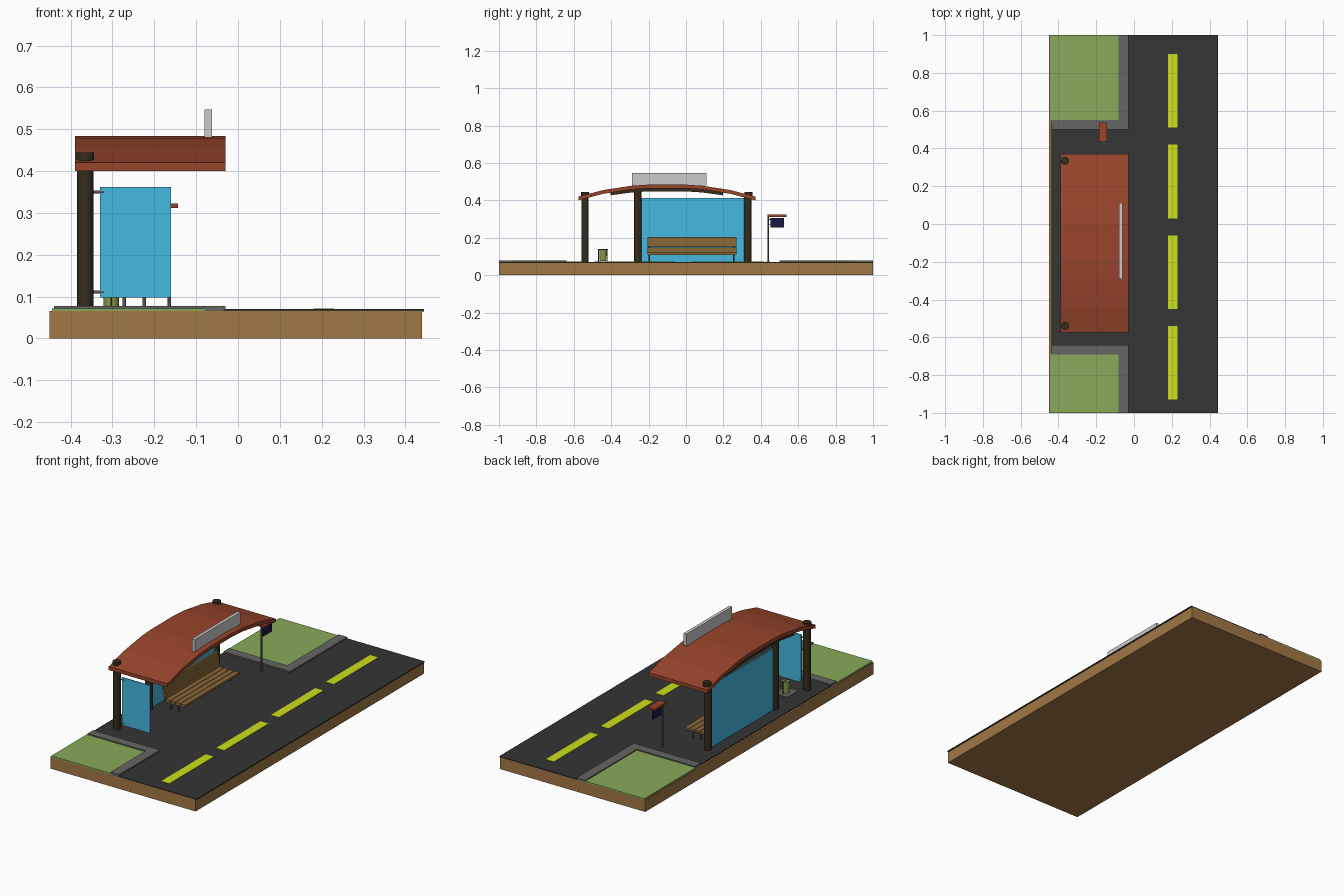
import bpy, bmesh, math
from mathutils import Vector

if "Cube" in bpy.data.objects:
    bpy.data.objects.remove(bpy.data.objects["Cube"])


def material(name, r, g, b):
    m = bpy.data.materials.new(name)
    m.diffuse_color = (r, g, b, 1)
    m.use_nodes = True
    m.node_tree.nodes["Principled BSDF"].inputs["Base Color"].default_value = m.diffuse_color
    return m


EARTH = material("earth", 0.36, 0.19, 0.06)
ASPHALT = material("asphalt", 0.035, 0.035, 0.035)
GRASS = material("grass", 0.25, 0.4, 0.1)
KERB = material("kerb", 0.13, 0.13, 0.125)
YELLOW = material("yellow", 0.6, 0.75, 0.01)
RED = material("red", 0.32, 0.06, 0.025)
DARK = material("dark_wood", 0.035, 0.025, 0.012)
WOOD = material("wood", 0.25, 0.14, 0.04)
BLUE = material("blue_glass", 0.06, 0.48, 0.75)
OLIVE = material("olive", 0.24, 0.33, 0.08)
NAVY = material("navy", 0.012, 0.008, 0.06)
METAL = material("metal", 0.1, 0.1, 0.11)


def finish(name, bm, mat):
    bmesh.ops.recalc_face_normals(bm, faces=bm.faces)
    me = bpy.data.meshes.new(name)
    bm.to_mesh(me)
    bm.free()
    ob = bpy.data.objects.new(name, me)
    bpy.context.collection.objects.link(ob)
    if mat:
        me.materials.append(mat)
    return ob


def box(name, x, y, z, mat=None):
    """Box from (min, max) pairs."""
    bm = bmesh.new()
    bmesh.ops.create_cube(bm, size=1)
    for v in bm.verts:
        v.co = Vector([(r[0] + r[1]) / 2 + c * (r[1] - r[0]) for c, r in zip(v.co, (x, y, z))])
    return finish(name, bm, mat)


def extrude(name, points, offset, mat=None):
    """Extrude a planar outline along an offset."""
    bm = bmesh.new()
    face = bm.faces.new([bm.verts.new(p) for p in points])
    new = bmesh.ops.extrude_face_region(bm, geom=[face])["geom"]
    bmesh.ops.translate(bm, verts=[g for g in new if isinstance(g, bmesh.types.BMVert)], vec=offset)
    return finish(name, bm, mat)


def rod(name, a, b, radius, mat=None, sides=24, radius2=None):
    """Cylinder or cone between two points."""
    a, b = Vector(a), Vector(b)
    bm = bmesh.new()
    bmesh.ops.create_cone(bm, cap_ends=True, segments=sides, radius1=radius,
                          radius2=radius2 or radius, depth=(b - a).length)
    rot = (b - a).to_track_quat('Z', 'Y')
    for v in bm.verts:
        v.co = rot @ v.co + (a + b) / 2
    for f in bm.faces:
        f.smooth = len(f.verts) == 4
    ob = finish(name, bm, mat)
    for e in ob.data.edges:
        f = [p for p in ob.data.polygons if e.key in p.edge_keys]
        e.use_edge_sharp = any(not p.use_smooth for p in f)
    return ob


# Ground slab, road with lay-by, lane dashes
box("base", (-0.45, 0.44), (-1, 1), (0, 0.065), EARTH)
road = [(0.445, -1), (0.445, 1), (-0.035, 1), (-0.035, 0.505), (-0.44, 0.505),
        (-0.44, -0.645), (-0.035, -0.645), (-0.035, -1)]
extrude("road", [(x, y, 0.064) for x, y in road], (0, 0, 0.006), ASPHALT)
for i in range(4):
    y = -0.93 + i * 0.48
    box(f"lane_dash_{i}", (0.18, 0.23), (y, y + 0.39), (0.068, 0.072), YELLOW)

# Lawns with L-shaped kerbs
for side, inner, s in (("far", 0.5, 1), ("near", -0.64, -1)):
    mid = inner + s * 0.05
    box(f"{side}_lawn", (-0.445, -0.08), sorted((mid - s * 0.005, s)), (0.064, 0.072), GRASS)
    kerb = [(-0.44, inner), (-0.03, inner), (-0.03, s), (-0.083, s), (-0.083, mid), (-0.44, mid)]
    extrude(f"{side}_kerb", [(x, y, 0.064) for x, y in kerb], (0, 0, 0.014), KERB)

# Curved roof and the dark rib under its middle
MID = -0.1025


def arch(half, crown, xs):
    """Mirror a half profile of (distance, height) points and thicken it downward."""
    top = [(MID - d, z) for d, z in half] + [(MID + d, z) for d, z in reversed(half)]
    low = [(y, z - crown) for y, z in reversed(top)]
    return [(xs, y, z) for y, z in top + low]


extrude("roof", arch([(0.473, 0.42), (0.34, 0.455), (0.19, 0.478), (0.1, 0.484)], 0.02, -0.39),
        (0.36, 0, 0), RED)
extrude("roof_rib", arch([(0.3, 0.444), (0.19, 0.459), (0.1, 0.465)], 0.017, -0.385),
        (0.04, 0, 0), DARK)

# Blank sign board on the roof
box("sign_board", (-0.08, -0.062), (-0.29, 0.11), (0.48, 0.547))

# Posts, end caps above the roof
PX = -0.365
for name, y, top in (("near", -0.54, 0.43), ("middle", -0.257, 0.455), ("far", 0.33, 0.43)):
    rod(f"{name}_post", (PX, y, 0.068), (PX, y, top), 0.02, DARK)
for name, y in (("near", -0.54), ("far", 0.335)):
    rod(f"{name}_post_cap", (PX, y, 0.42), (PX, y, 0.444), 0.021, DARK)

# Glass panels and brackets
box("back_panel", (-0.368, -0.362), (-0.245, 0.318), (0.069, 0.412), BLUE)
box("side_panel", (-0.33, -0.16), (-0.543, -0.537), (0.098, 0.362), BLUE)
for i, z in enumerate((0.111, 0.35)):
    rod(f"panel_bracket_{i}", (-0.355, -0.54, z), (-0.32, -0.54, z), 0.004, METAL, 12)

# Bench: seat slats, back slats, legs
for i in range(4):
    x = -0.302 + i * 0.031
    box(f"seat_slat_{i}", (x, x + 0.028), (-0.205, 0.27), (0.108, 0.12), WOOD)
for i in range(3):
    z = 0.122 + i * 0.028
    x = -0.304 - i * 0.006
    box(f"back_slat_{i}", (x - 0.006, x + 0.006), (-0.205, 0.27), (z, z + 0.026), WOOD)
for i, y in enumerate((-0.197, 0.256)):
    for j, x in enumerate((-0.272, -0.224)):
        rod(f"bench_leg_{i}_{j}", (x, y, 0.068), (x, y, 0.11), 0.004, METAL, 12)
    box(f"seat_bearer_{i}", (-0.3, -0.185), (y - 0.005, y + 0.005), (0.102, 0.109), METAL)
    rod(f"back_support_{i}", (-0.308, y, 0.104), (-0.325, y, 0.2), 0.004, METAL, 12)

# Litter bin on a pad, held by a thin frame
BX, BY = -0.303, -0.443
box("bin_pad", (BX - 0.04, BX + 0.04), (BY - 0.045, BY + 0.045), (0.068, 0.073), KERB)
rod("bin", (BX, BY, 0.075), (BX, BY, 0.138), 0.018, OLIVE, 20, 0.021)
for i, s in enumerate((-1, 1)):
    rod(f"bin_stand_{i}", (BX, BY + s * 0.025, 0.07), (BX, BY + s * 0.025, 0.14), 0.002, METAL, 8)
rod("bin_rail", (BX, BY - 0.026, 0.139), (BX, BY + 0.026, 0.139), 0.002, METAL, 8)

# Flag-type stop marker on a pole
FX, FY = -0.164, 0.44
rod("marker_foot", (FX, FY, 0.068), (FX, FY, 0.074), 0.01, METAL, 16)
rod("marker_pole", (FX, FY, 0.07), (FX, FY, 0.318), 0.004, METAL, 16)
for i, z in enumerate((0.27, 0.298)):
    rod(f"marker_arm_{i}", (FX, FY, z), (FX, 0.46, z), 0.002, METAL, 8)
box("marker_plate", (FX - 0.004, FX + 0.004), (0.453, 0.525), (0.255, 0.306), NAVY)
box("marker_hood", (-0.185, -0.143), (0.437, 0.537), (0.312, 0.323), RED)
